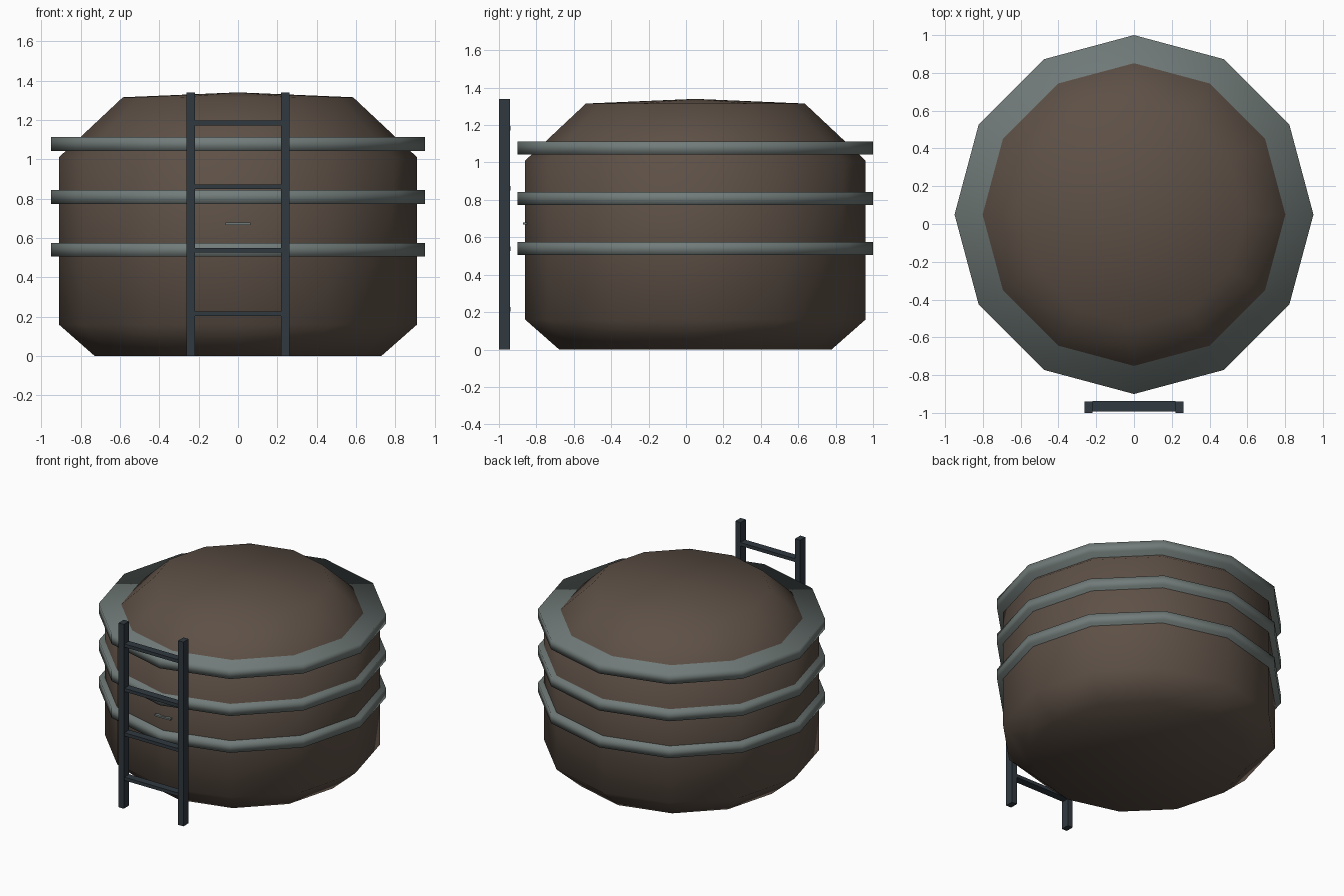
import bpy, bmesh, math
from mathutils import Matrix, Vector

cube = bpy.data.objects.get("Cube")
if cube:
    bpy.data.objects.remove(cube, do_unlink=True)

SIDES = 12
TANK_Y = 0.05


def material(name, rgb):
    m = bpy.data.materials.new(name)
    m.use_nodes = True
    m.diffuse_color = (*rgb, 1)
    m.node_tree.nodes["Principled BSDF"].inputs["Base Color"].default_value = (*rgb, 1)
    return m


BROWN = material("brown_tank", (0.11, 0.08, 0.061))
GREY = material("grey_steel", (0.165, 0.2, 0.192))
DARK = material("dark_ladder", (0.03, 0.041, 0.052))


def finish(name, bm, mat, smooth=False):
    bmesh.ops.recalc_face_normals(bm, faces=bm.faces)
    for f in bm.faces:
        f.smooth = smooth
    me = bpy.data.meshes.new(name)
    bm.to_mesh(me)
    bm.free()
    me.materials.append(mat)
    ob = bpy.data.objects.new(name, me)
    bpy.context.collection.objects.link(ob)
    return ob


def lathe(name, profile, mat, apex=None):
    """Twelve-sided solid from (radius, height) pairs, optionally ending in a point."""
    bm = bmesh.new()
    loops = []
    for r, z in profile:
        angles = [2 * math.pi * i / SIDES for i in range(SIDES)]
        loops.append([bm.verts.new((r * math.cos(a), r * math.sin(a) + TANK_Y, z)) for a in angles])
    for low, high in zip(loops, loops[1:]):
        for i in range(SIDES):
            j = (i + 1) % SIDES
            bm.faces.new((low[i], low[j], high[j], high[i]))
    bm.faces.new(loops[0][::-1])
    if apex is None:
        bm.faces.new(loops[-1])
    else:
        tip = bm.verts.new((0, TANK_Y, apex))
        for i in range(SIDES):
            bm.faces.new((loops[-1][i], loops[-1][(i + 1) % SIDES], tip))
    return finish(name, bm, mat, smooth=True)


def box(name, centre, size, mat):
    bm = bmesh.new()
    bmesh.ops.create_cube(bm, size=1)
    bmesh.ops.transform(bm, verts=bm.verts,
                        matrix=Matrix.Translation(Vector(centre)) @ Matrix.Diagonal((*size, 1)))
    return finish(name, bm, mat)


# Tank with chamfered foot, sloped shoulder and shallow lid
lathe("tank_body", [(0.728, 0), (0.91, 0.16), (0.91, 1.01), (0.585, 1.315)], BROWN, apex=1.34)

# Steel hoops
for i, z in enumerate((0.54, 0.808, 1.077)):
    lathe(f"hoop_{i + 1}", [(0.95, z - 0.035), (0.95, z + 0.035)], GREY)

# Ladder
for side, x in (("left", 0.24), ("right", -0.24)):
    box(f"ladder_rail_{side}", (x, -0.97, 0.67), (0.042, 0.06, 1.34), DARK)
for i in range(4):
    box(f"ladder_rung_{i + 1}", (0, -0.965, 0.215 + 0.323 * i), (0.44, 0.055, 0.024), DARK)

# Small front plate on the tank wall
box("front_plate", (0, -0.86, 0.673), (0.125, 0.022, 0.012), GREY)
